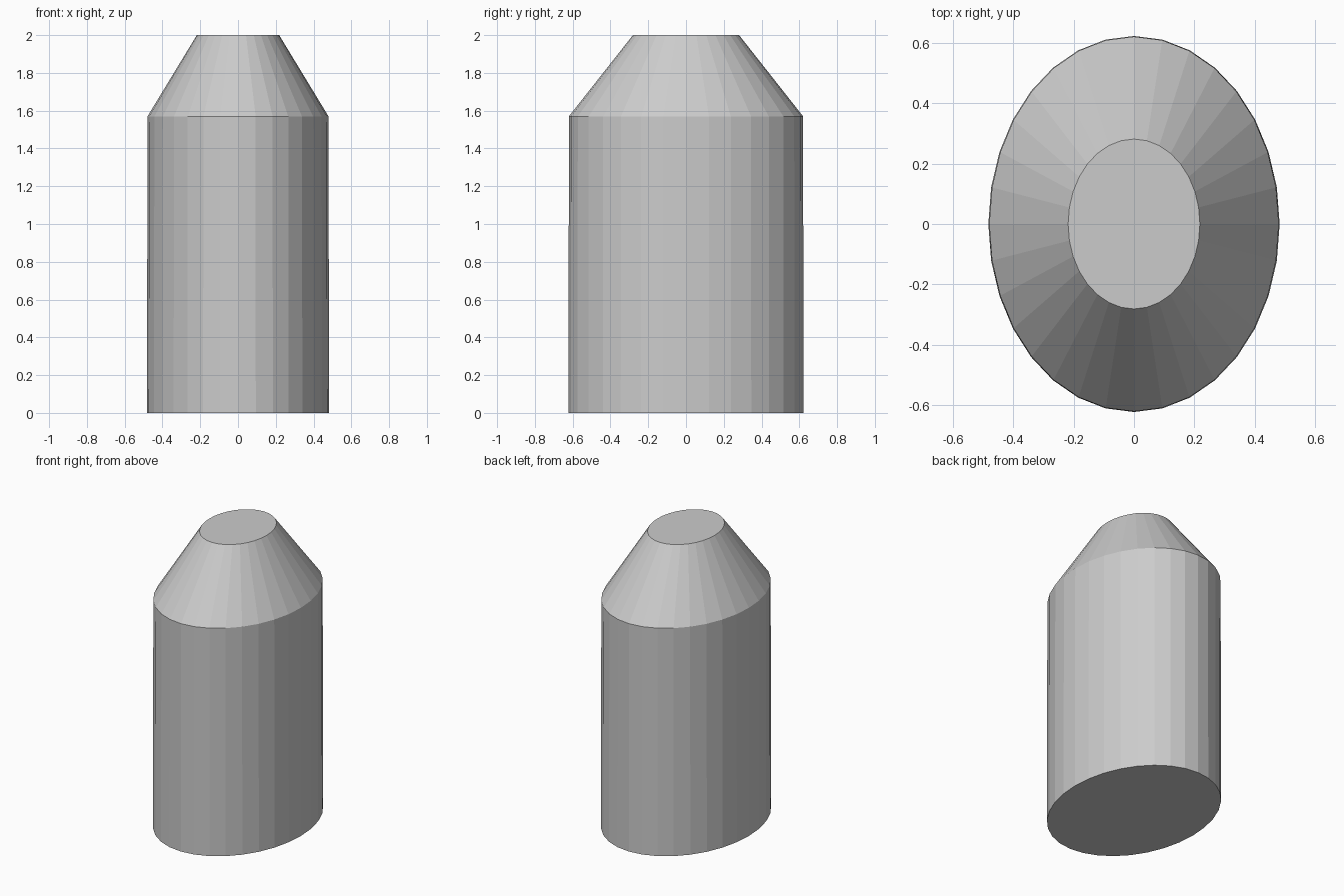
import bpy, bmesh
from math import cos, sin, tau

if "Cube" in bpy.data.objects:
    bpy.data.objects.remove(bpy.data.objects["Cube"])

SIDES = 32
# Profile of the oval body: (x radius, y radius, z)
PROFILE = [(0.482, 0.622, 0.0), (0.479, 0.62, 1.57), (0.218, 0.281, 2.0)]

bm = bmesh.new()
rings = [[bm.verts.new((rx * cos(tau * i / SIDES), ry * sin(tau * i / SIDES), z))
          for i in range(SIDES)] for rx, ry, z in PROFILE]

# Straight wall and sloping shoulder
for low, high in zip(rings, rings[1:]):
    for i in range(SIDES):
        j = (i + 1) % SIDES
        bm.faces.new((low[i], low[j], high[j], high[i]))

# Flat base and top
bm.faces.new(rings[0][::-1])
bm.faces.new(rings[-1])

mesh = bpy.data.meshes.new("oval_body")
bm.to_mesh(mesh)
bm.free()
bpy.context.collection.objects.link(bpy.data.objects.new("oval_body", mesh))
